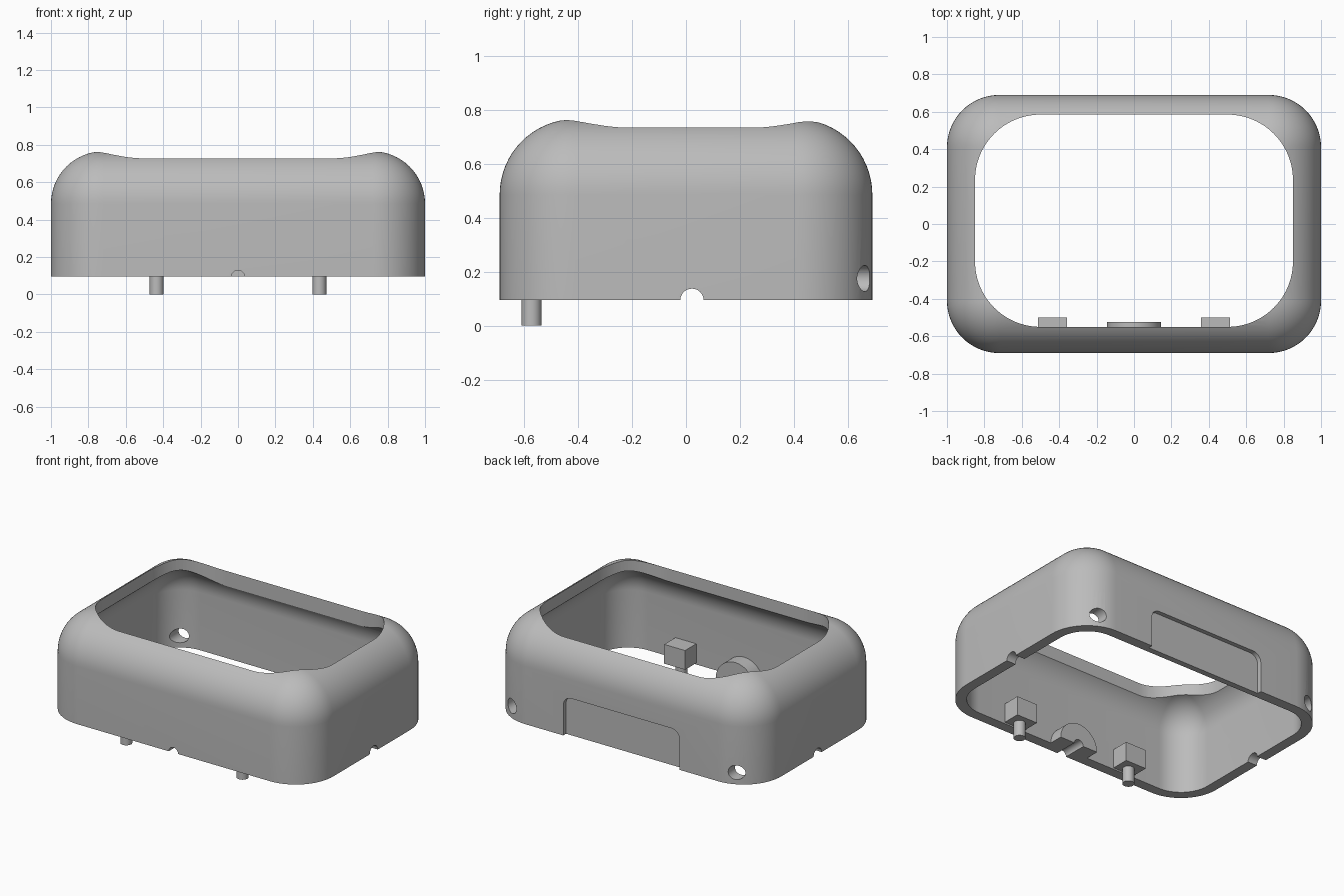
import bpy, bmesh, math
from mathutils import Matrix, Vector

cube = bpy.data.objects.get("Cube")
if cube:
    bpy.data.objects.remove(cube, do_unlink=True)

grey = bpy.data.materials.new("light grey")
grey.use_nodes = True
COLOUR = (0.5, 0.5, 0.5, 1)
grey.diffuse_color = COLOUR
grey.node_tree.nodes["Principled BSDF"].inputs["Base Color"].default_value = COLOUR

BASE, SHOULDER = 0.095, 0.485      # rim height, start of the rounded top
CX, CY, R, WALL = 0.72, 0.41, 0.28, 0.07
INNER_Y = -(CY + R - WALL)         # inside face of the front wall


def make(name, bm):
    """Turn a bmesh into an object with the shared material."""
    bmesh.ops.remove_doubles(bm, verts=bm.verts, dist=1e-5)
    bmesh.ops.recalc_face_normals(bm, faces=bm.faces)
    mesh = bpy.data.meshes.new(name)
    bm.to_mesh(mesh)
    bm.free()
    mesh.materials.append(grey)
    obj = bpy.data.objects.new(name, mesh)
    bpy.context.collection.objects.link(obj)
    return obj


def rounded_rect(cx, cy, r, steps=16):
    """Outline of a rectangle (half sizes cx, cy) grown outward by r."""
    pts = []
    for k, (sx, sy) in enumerate([(1, 1), (-1, 1), (-1, -1), (1, -1)]):
        for i in range(steps + 1):
            a = math.pi / 2 * (k + i / steps)
            pts.append((sx * cx + r * math.cos(a), sy * cy + r * math.sin(a)))
    return pts


def loft(name, loops):
    """Skin a row of 3D loops and cap both ends."""
    bm = bmesh.new()
    rows = [[bm.verts.new(p) for p in loop] for loop in loops]
    n = len(rows[0])
    for a, b in zip(rows, rows[1:]):
        for i in range(n):
            j = (i + 1) % n
            bm.faces.new((a[i], a[j], b[j], b[i]))
    bm.faces.new(rows[0])
    bm.faces.new(rows[-1])
    return make(name, bm)


def box(name, lo, hi):
    lo, hi = Vector(lo), Vector(hi)
    bm = bmesh.new()
    bmesh.ops.create_cube(bm, size=1, matrix=Matrix.Translation((lo + hi) / 2)
                          @ Matrix.Diagonal((*(hi - lo), 1)))
    return make(name, bm)


def rod(name, centre, r, length, axis="Z", sides=48):
    turn = {"X": Matrix.Rotation(math.pi / 2, 4, "Y"),
            "Y": Matrix.Rotation(math.pi / 2, 4, "X"), "Z": Matrix()}[axis]
    bm = bmesh.new()
    bmesh.ops.create_cone(bm, cap_ends=True, segments=sides, radius1=r, radius2=r,
                          depth=length, matrix=Matrix.Translation(centre) @ turn)
    return make(name, bm)


def cut(target, cutter):
    """Subtract the cutter, then throw it away."""
    cutter.hide_render = True
    mod = target.modifiers.new("cut", "BOOLEAN")
    mod.operation, mod.solver, mod.object = "DIFFERENCE", "EXACT", cutter
    bpy.context.view_layer.objects.active = target
    bpy.ops.object.modifier_apply(modifier=mod.name)
    bpy.data.objects.remove(cutter, do_unlink=True)


def smooth(obj):
    bpy.ops.object.select_all(action="DESELECT")
    obj.select_set(True)
    bpy.context.view_layer.objects.active = obj
    bpy.ops.object.shade_smooth_by_angle(angle=math.radians(30))


# Hollow housing: dome of the inside, down to the rim, up the outside
def dome(r, steps=16):
    arc = [(r * math.cos(a), SHOULDER + r * math.sin(a))
           for a in (math.pi / 2 * i / steps for i in range(steps))]
    return [(r, BASE)] + arc + [(0.0005, SHOULDER + r)]


profile = dome(R - WALL)[::-1] + dome(R)
housing = loft("housing", [[(x, y, z) for x, y in rounded_rect(CX, CY, r)]
                           for r, z in profile])

# Large opening in the top
opening = rounded_rect(0.5, 0.2175, 0.35, 24)
cut(housing, loft("opening_cutter",
                  [[(x, y + 0.0175, z) for x, y in opening] for z in (0.5, 1)]))

# Shallow recess in the back wall, open at the rim
recess = rounded_rect(0.375, 0.3, 0.06, 8)
cut(housing, loft("recess_cutter",
                  [[(x, y, z) for x, z in recess] for y in (CY + R - 0.03, 0.8)]))

# Round holes through the back corners and cable notches in the side rims
for s in (-1, 1):
    cut(housing, rod("hole_cutter", (s * 0.84, 0.6, 0.175), 0.048, 0.5, "Y"))
    cut(housing, rod("notch_cutter", (s * 0.95, 0.022, BASE - 0.001), 0.043, 0.3, "X"))
cut(housing, rod("front_notch_cutter", (0, -0.65, BASE - 0.001), 0.035, 0.2, "Y"))
smooth(housing)

# Half-round boss behind the front notch
boss = rod("front_boss", (0, INNER_Y + 0.0425, BASE), 0.145, 0.105, "Y", 64)
cut(boss, box("boss_cutter", (-0.3, -0.8, -0.2), (0.3, -0.4, BASE)))
cut(boss, rod("boss_notch_cutter", (0, -0.6, BASE - 0.001), 0.035, 0.4, "Y"))
smooth(boss)

# Mounting blocks with locating pins inside the front wall
for side, s in (("left", 1), ("right", -1)):
    x = s * 0.435
    box(side + "_mounting_block", (x - 0.078, INNER_Y - 0.01, 0.105),
        (x + 0.078, -0.5, 0.235))
    smooth(rod(side + "_locating_pin", (x, -0.572, 0.06), 0.037, 0.12, sides=32))
